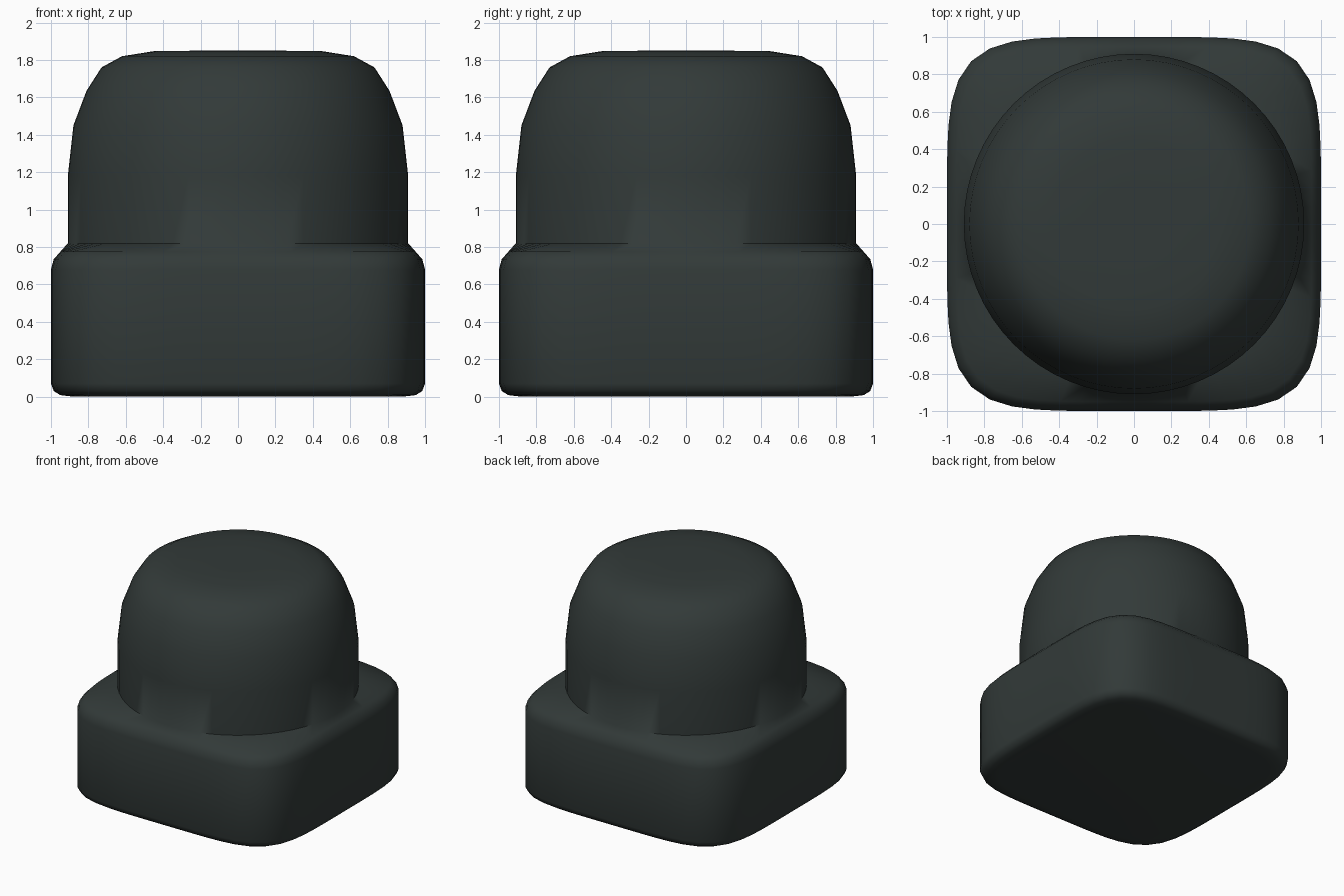
import bpy, bmesh, math

cube = bpy.data.objects.get("Cube")
if cube:
    bpy.data.objects.remove(cube, do_unlink=True)

SEGMENTS = 64

# Single dark rubber colour
rubber = bpy.data.materials.new("dark green grey rubber")
rubber.use_nodes = True
color = (0.032, 0.042, 0.040, 1)
rubber.diffuse_color = color
bsdf = rubber.node_tree.nodes["Principled BSDF"]
bsdf.inputs["Base Color"].default_value = color
bsdf.inputs["Roughness"].default_value = 0.7


def add_ring(bm, size, z, power):
    """Superellipse ring: power 2 is a circle, higher is squarer."""
    ring = []
    for i in range(SEGMENTS):
        a = 2 * math.pi * i / SEGMENTS
        c, s = math.cos(a), math.sin(a)
        r = size / (abs(c) ** power + abs(s) ** power) ** (1 / power)
        ring.append(bm.verts.new((r * c, r * s, z)))
    return ring


# Rounded square base, then the round domed cap: half width, height
base = [(0.88, 0.0), (0.95, 0.008), (0.985, 0.03), (1.0, 0.07),
        (1.0, 0.68), (0.985, 0.735), (0.95, 0.775)]
dome = [(0.91, 0.82), (0.91, 1.18), (0.88, 1.45), (0.81, 1.635),
        (0.73, 1.76), (0.62, 1.82), (0.45, 1.847), (0.2, 1.85)]

bm = bmesh.new()
rings = [add_ring(bm, w, z, 5) for w, z in base]
rings += [add_ring(bm, w, z, 2) for w, z in dome]
for low, high in zip(rings, rings[1:]):
    for i in range(SEGMENTS):
        j = (i + 1) % SEGMENTS
        bm.faces.new((low[i], low[j], high[j], high[i]))
bm.faces.new(rings[0][::-1])
bm.faces.new(rings[-1])

mesh = bpy.data.meshes.new("domed_button")
bm.to_mesh(mesh)
bm.free()
mesh.materials.append(rubber)
button = bpy.data.objects.new("domed_button", mesh)
bpy.context.collection.objects.link(button)

# Smooth shading all round
bpy.context.view_layer.objects.active = button
button.select_set(True)
bpy.ops.object.shade_smooth_by_angle(angle=math.radians(65))
